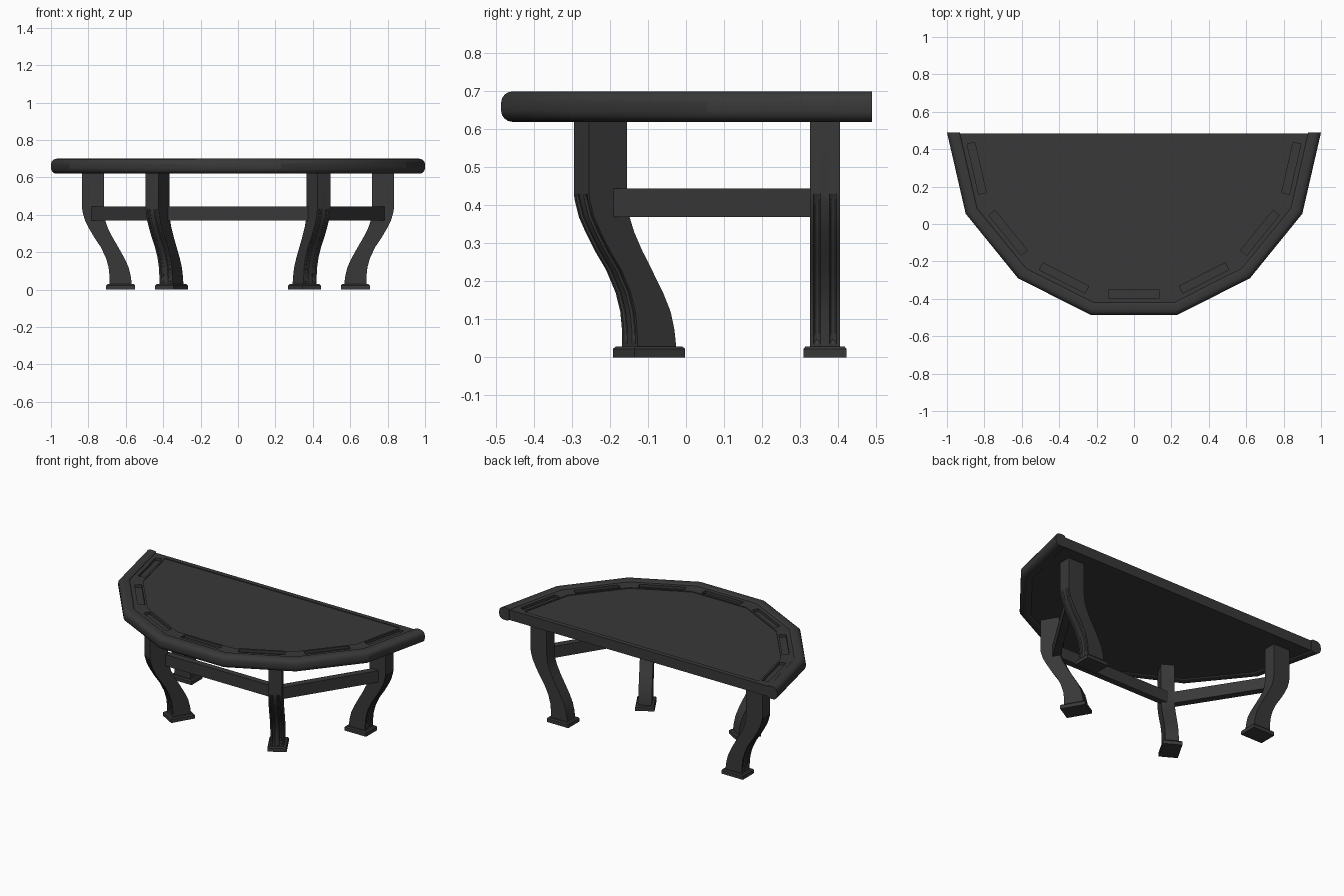
import bpy, bmesh, math
from mathutils import Vector, Matrix

if "Cube" in bpy.data.objects:
    bpy.data.objects.remove(bpy.data.objects["Cube"])

dark = bpy.data.materials.new("dark_grey")
dark.diffuse_color = (0.04, 0.04, 0.04, 1)
dark.use_nodes = True
dark.node_tree.nodes["Principled BSDF"].inputs["Base Color"].default_value = dark.diffuse_color

BACK = 0.49
HALF = [(0.23, -0.487), (0.62, -0.29), (0.9, 0.055), (1.0, BACK)]
OUTLINE = [Vector((-x, y)) for x, y in reversed(HALF)] + [Vector(p) for p in HALF]


def finish(name, bm, smooth=None):
    bmesh.ops.recalc_face_normals(bm, faces=bm.faces)
    me = bpy.data.meshes.new(name)
    bm.to_mesh(me)
    bm.free()
    ob = bpy.data.objects.new(name, me)
    bpy.context.collection.objects.link(ob)
    me.materials.append(dark)
    if smooth:
        bpy.ops.object.select_all(action='DESELECT')
        bpy.context.view_layer.objects.active = ob
        ob.select_set(True)
        bpy.ops.object.shade_smooth_by_angle(angle=math.radians(smooth))
    return ob


def loft(bm, rings):
    """Skin closed rings of 3D points and cap both ends."""
    vs = [[bm.verts.new(p) for p in r] for r in rings]
    n = len(vs[0])
    for a, b in zip(vs, vs[1:]):
        for i in range(n):
            bm.faces.new((a[i], a[(i + 1) % n], b[(i + 1) % n], b[i]))
    bm.faces.new(vs[0])
    bm.faces.new(vs[-1])


def inward(a, b):
    d = (b - a).normalized()
    return Vector((-d.y, d.x))


def inset(d):
    """Outline moved inward by d, with its ends sliding along the back edge."""
    pts = []
    for i, p in enumerate(OUTLINE):
        if i == 0 or i == len(OUTLINE) - 1:
            j = 0 if i == 0 else i - 1
            n = inward(OUTLINE[j], OUTLINE[j + 1])
            pts.append(Vector((p.x + d / n.x, p.y)))
        else:
            n1 = inward(OUTLINE[i - 1], p)
            n2 = inward(p, OUTLINE[i + 1])
            pts.append(p + (n1 + n2) * d / (1 + n1.dot(n2)))
    return pts


def slab(bm, d, back, z0, z1):
    pts = inset(d)
    for i, j in ((0, 1), (-1, -2)):
        t = (back - pts[j].y) / (pts[i].y - pts[j].y)
        pts[i] = pts[j].lerp(pts[i], t)
    loft(bm, [[(p.x, p.y, z) for p in pts] for z in (z0, z1)])


def box(bm, size, matrix):
    return bmesh.ops.create_cube(bm, size=1, matrix=matrix @ Matrix.Diagonal((*size, 1)))['verts']


# Padded rail around the curved side
profile = []
for cd, cz, r, a0 in ((0.03, 0.65, 0.03, 270), (0.03, 0.67, 0.03, 180),
                      (0.055, 0.688, 0.012, 90), (0.055, 0.632, 0.012, 0)):
    for k in range(5):
        a = math.radians(a0 - 22.5 * k)
        profile.append((cd + r * math.cos(a), cz + r * math.sin(a)))
bm = bmesh.new()
cols = [(inset(d), z) for d, z in profile]
loft(bm, [[(c[i].x, c[i].y, z) for c, z in cols] for i in range(len(OUTLINE))])
finish("padded_rail", bm, 25)

# Table top with a sunken playing surface and seven slots
bm = bmesh.new()
slab(bm, 0.04, 0.485, 0.626, 0.692)
top = finish("table_top", bm)
bm = bmesh.new()
slab(bm, 0.145, 0.455, 0.687, 0.75)
for a, b in zip(OUTLINE, OUTLINE[1:]):
    c = (a + b) / 2 + inward(a, b) * 0.112
    d = b - a
    box(bm, (0.275, 0.042, 0.1),
        Matrix.Translation((c.x, c.y, 0.725)) @ Matrix.Rotation(math.atan2(d.y, d.x), 4, 'Z'))
cutter = finish("top_cutter", bm)
mod = top.modifiers.new("cut", 'BOOLEAN')
mod.operation = 'DIFFERENCE'
mod.solver = 'EXACT'
mod.object = cutter
bpy.context.view_layer.objects.active = top
bpy.ops.object.modifier_apply(modifier="cut")
bpy.data.objects.remove(cutter)

# Leg profile: height, outer edge, inner edge, flute depth
LEVELS = [(0.635, .058, -.058, 0), (0.43, .058, -.058, 0), (0.415, .056, -.059, .007),
          (0.37, .043, -.065, .007), (0.33, .023, -.079, .007), (0.28, -.006, -.104, .007),
          (0.23, -.040, -.133, .007), (0.17, -.069, -.167, .007), (0.12, -.083, -.190, .007),
          (0.075, -.088, -.201, .007), (0.045, -.089, -.205, .007), (0.035, -.089, -.206, 0),
          (0.025, -.089, -.206, 0)]


def leg(name, x, y, angle):
    m = Matrix.Translation((x, y, 0)) @ Matrix.Rotation(angle, 4, 'Z')
    bm = bmesh.new()
    rings = []
    for z, uo, ui, g in LEVELS:
        # Outer face carries two rounded flutes
        ring = [(uo, -0.04)]
        for c in (-0.021, 0.021):
            ring += [(uo, c - .009), (uo - g * .8, c - .005), (uo - g, c),
                     (uo - g * .8, c + .005), (uo, c + .009)]
        ring += [(uo, 0.04), (ui, 0.04), (ui, -0.04)]
        rings.append([m @ Vector((u, v, z)) for u, v in ring])
    loft(bm, rings)
    finish(name, bm, 28)
    # Foot block with chamfered top
    bm = bmesh.new()
    rings = []
    for z, hu, hv in ((0, .077, .057), (.022, .077, .057), (.029, .071, .051)):
        rings.append([m @ Vector((-.1475 + su * hu, sv * hv, z))
                      for su, sv in ((-1, -1), (1, -1), (1, 1), (-1, 1))])
    loft(bm, rings)
    finish(name + "_foot", bm)


def bar(name, a, b, width):
    a, b = Vector(a), Vector(b)
    c, d = (a + b) / 2, b - a
    bm = bmesh.new()
    box(bm, (d.length, width, 0.075),
        Matrix.Translation((c.x, c.y, 0.4075)) @ Matrix.Rotation(math.atan2(d.y, d.x), 4, 'Z'))
    finish(name, bm)


# Legs and side stretchers, mirrored left and right
for side, s in (("right", 1), ("left", -1)):
    leg("back_leg_" + side, s * 0.775, 0.366, 0 if s > 0 else math.pi)
    leg("front_leg_" + side, s * 0.43, -0.225, math.radians(-90 + s * 30))
    bar("side_stretcher_" + side, (s * 0.775, 0.355), (s * 0.43, -0.19), 0.045)
bar("front_stretcher", (-0.4, -0.19), (0.4, -0.19), 0.04)
